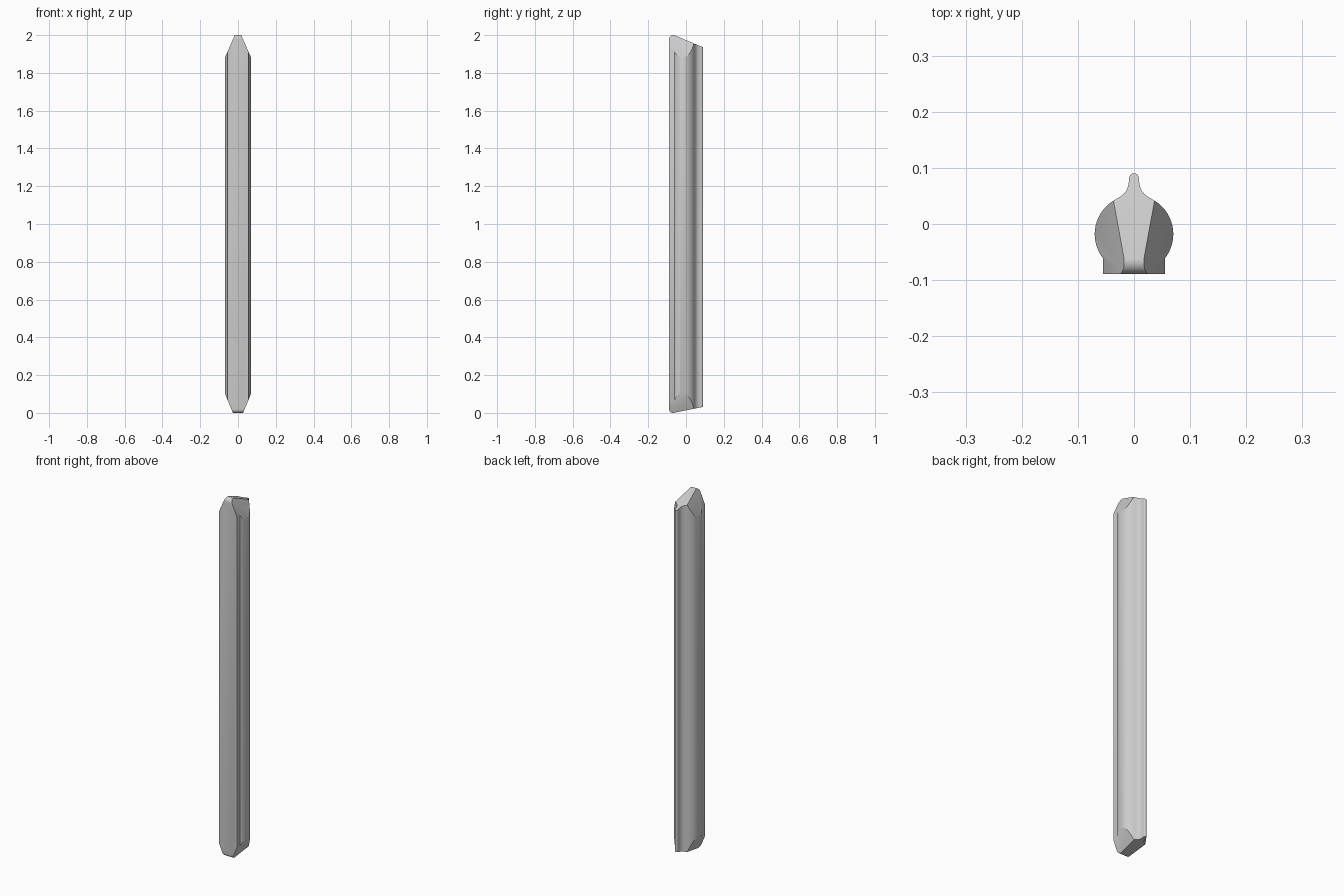
import bpy, bmesh, math
from mathutils import Vector

if "Cube" in bpy.data.objects:
    bpy.data.objects.remove(bpy.data.objects["Cube"])

Y0 = -0.0895            # flat front face
CY, R = -0.018, 0.07    # round body of the cross-section

# Right half of the cross-section: flat foot, round body, flared neck, rounded tongue
half = [(0.055, Y0)]
a0 = -math.acos(0.055 / R)
a1 = math.acos(0.037 / R)
for i in range(25):
    a = a0 + (a1 - a0) * i / 24
    half.append((R * math.cos(a), CY + R * math.sin(a)))
half += [(0.030, 0.0455), (0.0235, 0.0495), (0.018, 0.054), (0.0138, 0.0595),
         (0.011, 0.066), (0.0095, 0.073)]
for i in range(6):
    a = math.pi / 2 * i / 6
    half.append((0.0085 * math.cos(a), 0.082 + 0.0085 * math.sin(a)))
profile = half + [(0, 0.0905)] + [(-x, y) for x, y in reversed(half)]

# Extrude the cross-section into a long bar
bm = bmesh.new()
base = bm.faces.new([bm.verts.new((x, y, 0)) for x, y in profile])
top = bmesh.ops.extrude_face_region(bm, geom=[base])
for v in top["geom"]:
    if isinstance(v, bmesh.types.BMVert):
        v.co.z = 2.0
bmesh.ops.recalc_face_normals(bm, faces=bm.faces)


def slice_off(point, normal):
    """Remove everything beyond a plane and cap the cut."""
    geom = bm.verts[:] + bm.edges[:] + bm.faces[:]
    bmesh.ops.bisect_plane(bm, geom=geom, dist=1e-6, plane_co=point,
                           plane_no=normal, clear_outer=True)
    edges = [e for e in bm.edges if e.is_boundary]
    if edges:
        bmesh.ops.holes_fill(bm, edges=edges, sides=0)
    bmesh.ops.recalc_face_normals(bm, faces=bm.faces)


def shape_end(up, cz, r, slope, side_x, side_z, side_slope):
    """Sloped end facet, rounded front lip and two steep side facets."""
    centre = Vector((0, Y0 + r, cz))
    end = math.pi / 2 - math.atan(slope)
    steps = 8
    for i in range(steps):
        a = end + (math.pi - end) * i / steps
        n = Vector((0, math.cos(a), up * math.sin(a)))
        slice_off(centre + n * r, n)
    for s in (-1, 1):
        slice_off(Vector((s * side_x, 0, side_z)),
                  Vector((s * side_slope, 0, up)).normalized())


shape_end(1, 1.978, 0.022, 0.42, 0.037, 1.955, 2.3)
shape_end(-1, 0.020, 0.020, 0.20, 0.027, 0.0, 2.4)

# Finished bar object
mesh = bpy.data.meshes.new("shaped_bar")
bm.to_mesh(mesh)
bm.free()
bar = bpy.data.objects.new("shaped_bar", mesh)
bpy.context.collection.objects.link(bar)
bpy.context.view_layer.objects.active = bar
bar.select_set(True)
bpy.ops.object.shade_smooth_by_angle(angle=math.radians(25))
